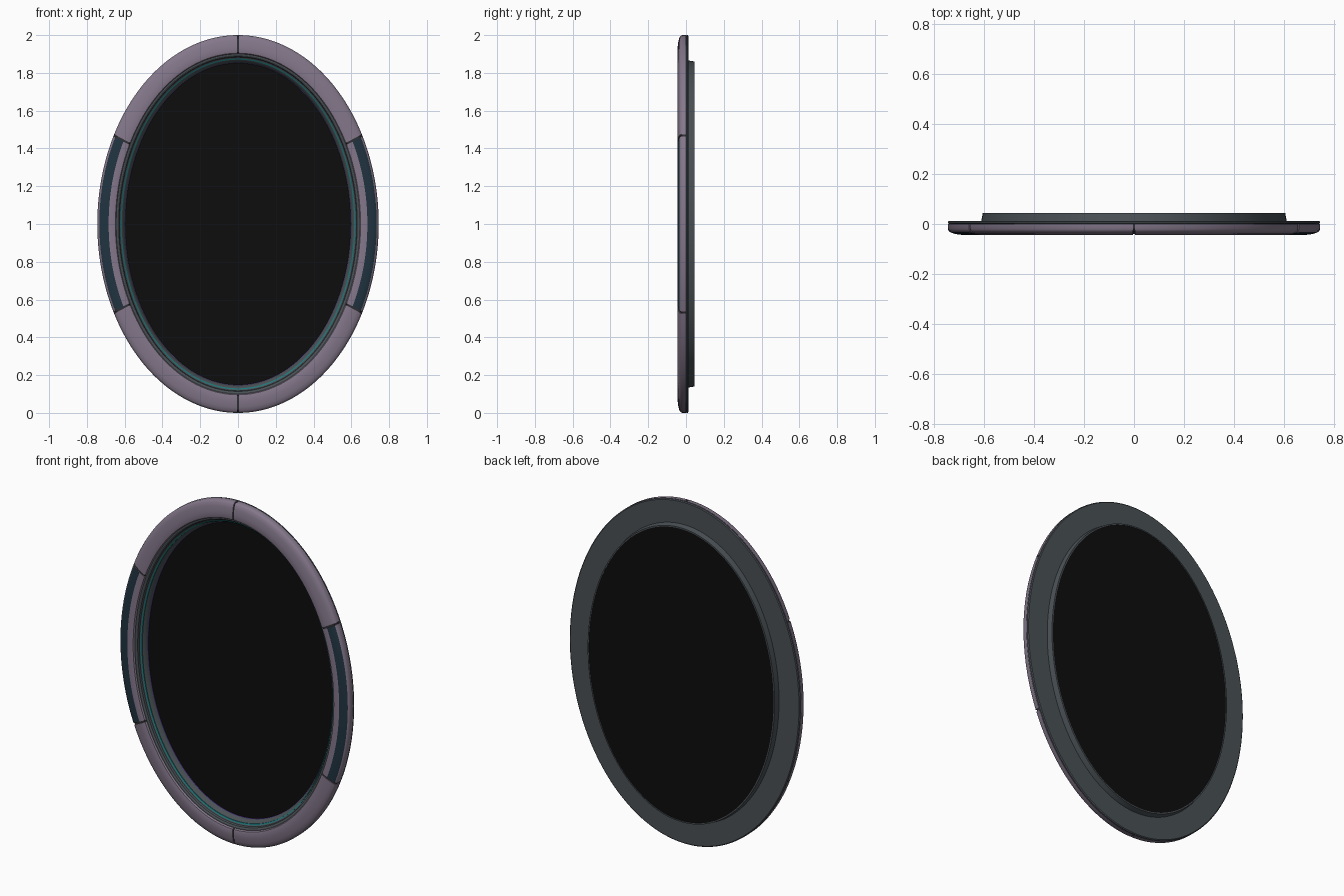
import bpy, bmesh, math

if "Cube" in bpy.data.objects:
    bpy.data.objects.remove(bpy.data.objects["Cube"], do_unlink=True)

HALF_W, HALF_H = 0.745, 1.0   # outer ellipse radii
SEAM = 28                     # angle of the side seams, degrees
GAP = 0.35                    # half width of a seam, degrees


def material(name, color):
    m = bpy.data.materials.new(name)
    m.use_nodes = True
    m.diffuse_color = (*color, 1)
    m.node_tree.nodes["Principled BSDF"].inputs["Base Color"].default_value = (*color, 1)
    return m


LAVENDER = material("dusty lavender", (0.23, 0.185, 0.255))
NAVY = material("dark navy", (0.015, 0.034, 0.052))
SLATE = material("slate grey", (0.068, 0.082, 0.092))
SEAM_DARK = material("seam charcoal", (0.03, 0.03, 0.035))
BLACK = material("panel black", (0.004, 0.004, 0.004))
TEAL = material("teal", (0.01, 0.19, 0.2))
VIOLET = material("violet", (0.1, 0.05, 0.35))


def point(angle, inset, y):
    t = math.radians(angle)
    return ((HALF_W - inset) * math.cos(t), y, 1 + (HALF_H - inset) * math.sin(t))


def finish(name, bm, mats):
    bmesh.ops.recalc_face_normals(bm, faces=bm.faces)
    mesh = bpy.data.meshes.new(name)
    bm.to_mesh(mesh)
    bm.free()
    for m in mats:
        mesh.materials.append(m)
    obj = bpy.data.objects.new(name, mesh)
    bpy.context.collection.objects.link(obj)
    bpy.ops.object.select_all(action='DESELECT')
    obj.select_set(True)
    bpy.context.view_layer.objects.active = obj
    bpy.ops.object.shade_smooth_by_angle(angle=math.radians(32))
    return obj


def sweep(name, profile, mats, start=0, end=360, inlay=None):
    """Sweep a closed (inset, y) profile along the ellipse; inlay is an inset range."""
    bm = bmesh.new()
    full = end - start == 360
    steps = max(2, round((end - start) / 2))
    rings = [[bm.verts.new(point(start + (end - start) * i / steps, *p)) for p in profile]
             for i in range(steps if full else steps + 1)]
    n = len(profile)
    for i in range(steps):
        a, b = rings[i], rings[(i + 1) % len(rings)]
        for j in range(n):
            k = (j + 1) % n
            face = bm.faces.new((a[j], a[k], b[k], b[j]))
            (d0, y0), (d1, y1) = profile[j], profile[k]
            if inlay and max(y0, y1) < -0.02 and inlay[0] < (d0 + d1) / 2 < inlay[1]:
                face.material_index = 1
    if not full:
        bm.faces.new(rings[0])
        bm.faces.new(rings[-1])
    return finish(name, bm, mats)


# Front shell: four plain corner pieces and two side pieces with navy inlays
SHELL = [(0, 0.001), (0, -0.02), (0.004, -0.028), (0.011, -0.034), (0.03, -0.04),
         (0.06, -0.044), (0.085, -0.045), (0.096, -0.042), (0.1, -0.036), (0.1, 0.001)]
corners = {"upper_left_shell": SEAM, "upper_right_shell": 90,
           "lower_right_shell": 180 + SEAM, "lower_left_shell": 270}
for name, angle in corners.items():
    sweep(name, SHELL, [LAVENDER], angle + GAP, angle + 90 - SEAM - GAP)
for name, angle in (("left_side_shell", 0), ("right_side_shell", 180)):
    sweep(name, SHELL, [LAVENDER, NAVY], angle - SEAM + GAP, angle + SEAM - GAP,
          inlay=(0.011, 0.06))

# Dark core that shows through the seams
sweep("seam_core", [(0.004, 0), (0.004, -0.02), (0.014, -0.031), (0.06, -0.04),
                    (0.092, -0.04), (0.097, -0.034), (0.097, 0)], [SEAM_DARK])

# Slate back frame with stepped front lip and rear collar
sweep("back_frame", [(0.004, 0.001), (0, 0.003), (0, 0.009), (0.005, 0.013), (0.134, 0.013),
                     (0.14, 0.045), (0.147, 0.045), (0.147, 0.022), (0.137, 0.002),
                     (0.126, -0.008), (0.117, -0.014), (0.114, -0.026), (0.106, -0.031),
                     (0.098, -0.031), (0.098, 0.001)], [SLATE])

# Thin accent rings inside the recess
sweep("teal_ring", [(0.124, -0.008), (0.124, -0.013), (0.130, -0.009), (0.130, -0.004)], [TEAL])
sweep("violet_ring", [(0.144, 0.026), (0.144, 0.018), (0.148, 0.022), (0.148, 0.026)], [VIOLET])

# Black centre panel
bm = bmesh.new()
front, back = [[bm.verts.new(point(2 * i, 0.1465, y)) for i in range(180)] for y in (0.025, 0.043)]
bm.faces.new(front)
bm.faces.new(back)
for i in range(180):
    j = (i + 1) % 180
    bm.faces.new((front[i], front[j], back[j], back[i]))
finish("centre_panel", bm, [BLACK])
